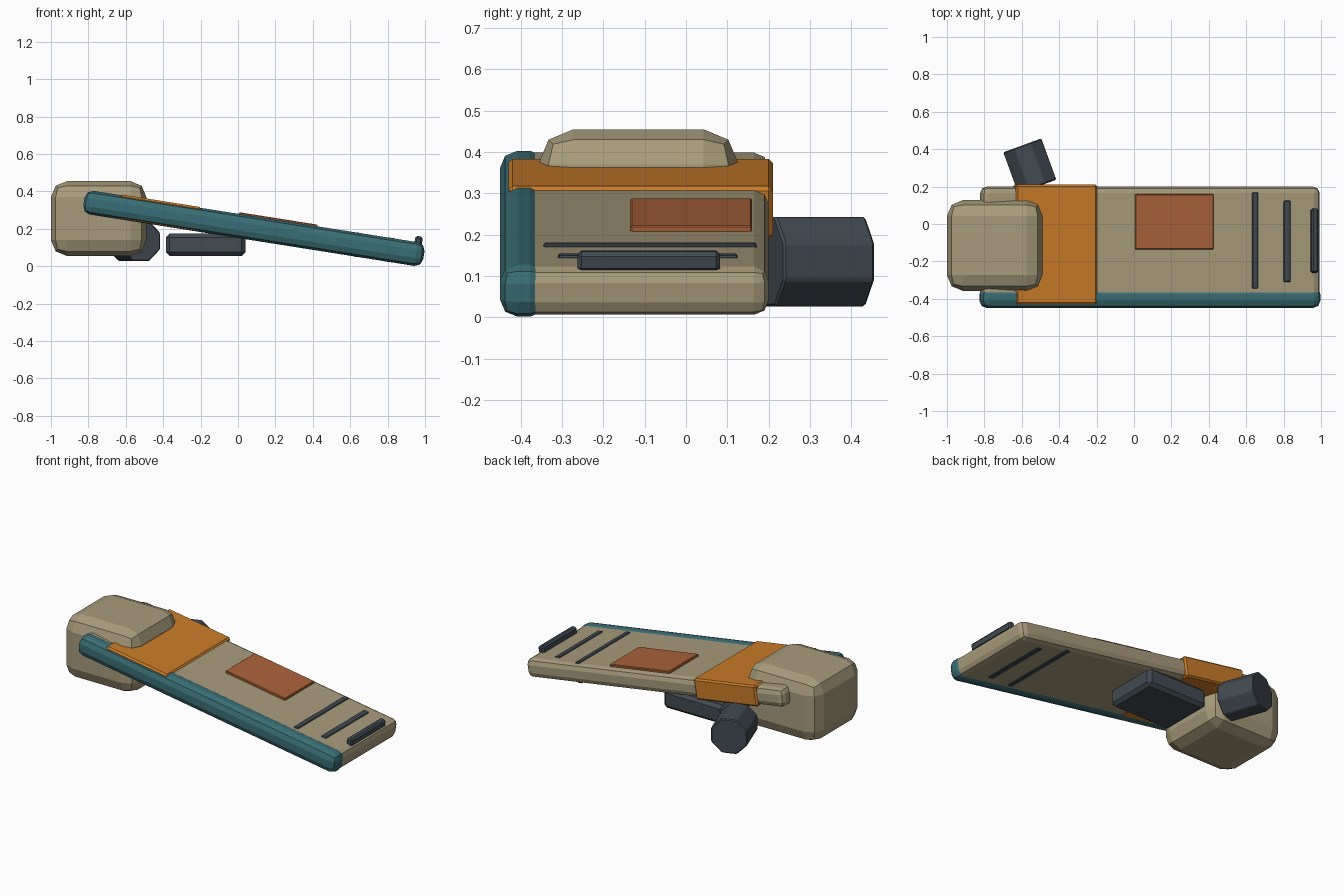
import bpy
import math
from mathutils import Matrix, Vector

if "Cube" in bpy.data.objects:
    bpy.data.objects.remove(bpy.data.objects["Cube"], do_unlink=True)


def material(name, rgb):
    mat = bpy.data.materials.new(name)
    mat.use_nodes = True
    mat.diffuse_color = (*rgb, 1)
    mat.node_tree.nodes["Principled BSDF"].inputs["Base Color"].default_value = (*rgb, 1)
    return mat


TAN = material("khaki tan", (0.39, 0.33, 0.20))
TEAL = material("dark teal", (0.042, 0.155, 0.18))
ORANGE = material("orange", (0.59, 0.20, 0.022))
RUST = material("rust red", (0.41, 0.122, 0.044))
GREY = material("slate grey", (0.054, 0.069, 0.084))

# Frame of the sloping deck: local x runs down its length
DECK = Matrix.Translation((0.085, 0, 0.2025)) @ Matrix.Rotation(math.radians(9), 4, "Y")


def finish(obj, name, mat, bevel, segments):
    obj.name = name
    obj.data.materials.append(mat)
    if bevel:
        mod = obj.modifiers.new("bevel", "BEVEL")
        mod.width = bevel
        mod.segments = segments
        mod.limit_method = "ANGLE"
    return obj


def box(name, mat, centre, size, bevel=0, segments=1, frame=Matrix()):
    bpy.ops.mesh.primitive_cube_add(size=1)
    obj = bpy.context.object
    obj.data.transform(Matrix.Diagonal((*size, 1)))
    obj.matrix_world = frame @ Matrix.Translation(Vector(centre))
    return finish(obj, name, mat, bevel, segments)


# Sloping deck, side rail and wrapped band
box("deck", TAN, (0, -0.1, 0), (1.83, 0.60, 0.118), 0.035, 2, DECK)
box("side_rail", TEAL, (0, -0.3925, 0), (1.84, 0.115, 0.128), 0.042, 2, DECK)
box("band", ORANGE, (-0.515, -0.11, 0.003), (0.44, 0.64, 0.13), 0.01, 1, DECK)

# Raised pad and cross ribs
box("top_pad", RUST, (0.122, 0.0125, 0.06), (0.425, 0.295, 0.026), 0.004, 1, DECK)
box("long_rib", GREY, (0.56, -0.0875, 0), (0.032, 0.515, 0.13), 0.004, 1, DECK)
box("middle_rib", GREY, (0.733, -0.0925, 0), (0.036, 0.435, 0.13), 0.004, 1, DECK)
box("end_rib", GREY, (0.88, -0.09, 0.072), (0.04, 0.345, 0.05), 0.01, 1, DECK)

# Heavy rounded block at the raised end
box("end_block", TAN, (-0.745, -0.115, 0.255), (0.51, 0.485, 0.40), 0.085, 2)

# Block hanging under the deck
box("under_block", GREY, (-0.1725, 0.01, 0.115), (0.425, 0.34, 0.12), 0.02)

# Eight-sided drum, turned outward at the back
bpy.ops.mesh.primitive_cylinder_add(vertices=8, radius=0.117, depth=0.235)
drum = bpy.context.object
drum.data.transform(Matrix.Rotation(math.pi / 8, 4, "Z"))
drum.matrix_world = (Matrix.Translation((-0.557, 0.31, 0.135))
                     @ Matrix.Rotation(math.radians(20), 4, "Z")
                     @ Matrix.Rotation(math.pi / 2, 4, "X"))
finish(drum, "rear_drum", GREY, 0.006, 1)
